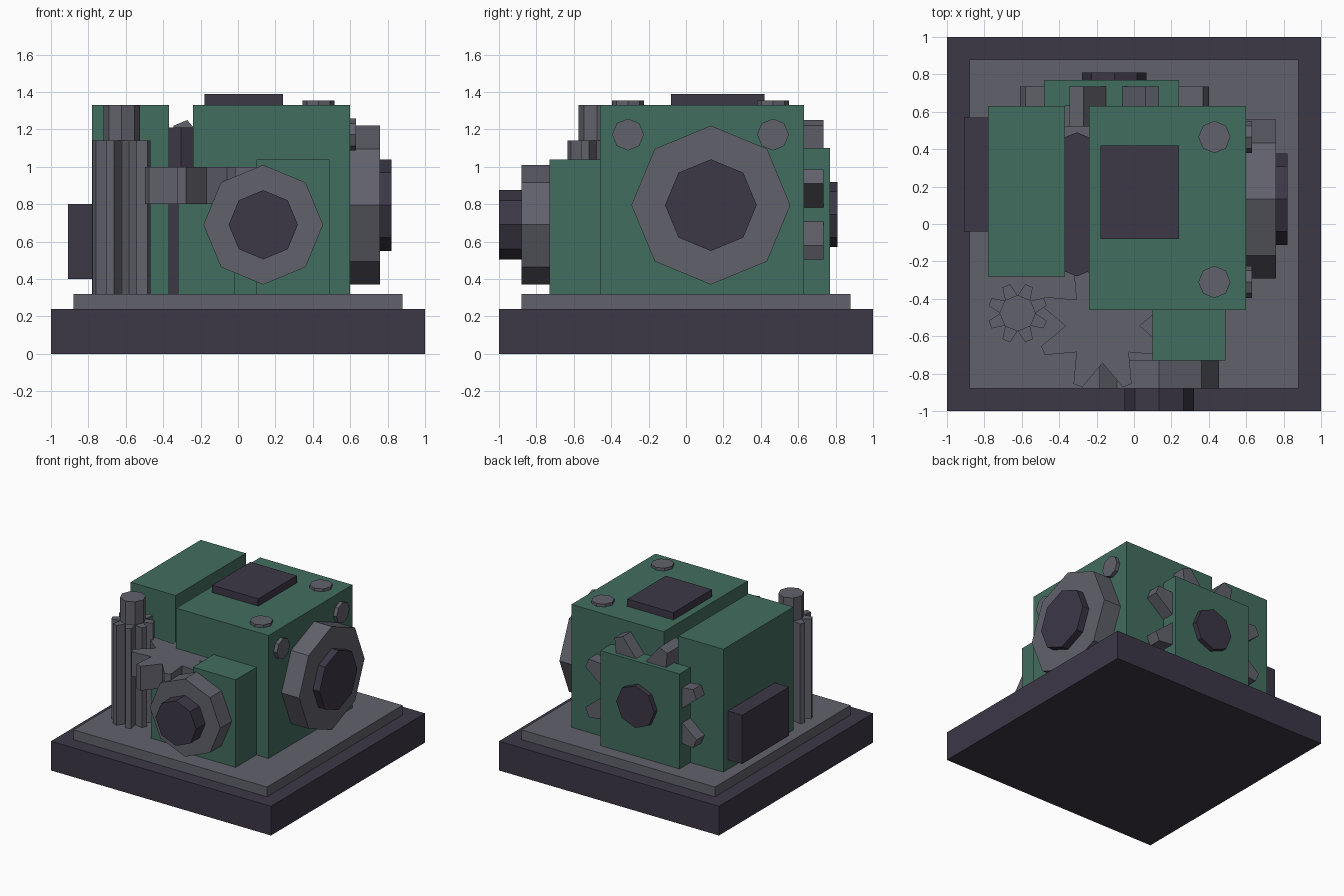
import bpy, bmesh
from math import sin, cos, pi

if "Cube" in bpy.data.objects:
    bpy.data.objects.remove(bpy.data.objects["Cube"])


def material(name, rgb):
    m = bpy.data.materials.new(name)
    m.diffuse_color = (*rgb, 1)
    m.use_nodes = True
    m.node_tree.nodes["Principled BSDF"].inputs["Base Color"].default_value = m.diffuse_color
    return m


GREEN = material("green_paint", (0.055, 0.155, 0.112))
DARK = material("dark_iron", (0.046, 0.038, 0.062))
STEEL = material("steel", (0.12, 0.12, 0.15))


def prism(name, profile, axis, lo, hi, mat):
    """Extrude a 2D profile along an axis, from lo to hi."""
    place = {"x": lambda u, v, w: (w, u, v),
             "y": lambda u, v, w: (u, w, v),
             "z": lambda u, v, w: (u, v, w)}[axis]
    bm = bmesh.new()
    a = [bm.verts.new(place(u, v, lo)) for u, v in profile]
    b = [bm.verts.new(place(u, v, hi)) for u, v in profile]
    bm.faces.new(a)
    bm.faces.new(b)
    n = len(a)
    for i in range(n):
        j = (i + 1) % n
        bm.faces.new((a[i], a[j], b[j], b[i]))
    bmesh.ops.recalc_face_normals(bm, faces=bm.faces)
    mesh = bpy.data.meshes.new(name)
    bm.to_mesh(mesh)
    bm.free()
    mesh.materials.append(mat)
    ob = bpy.data.objects.new(name, mesh)
    bpy.context.collection.objects.link(ob)
    return ob


def box(name, x, y, z, mat):
    rect = [(x[0], y[0]), (x[1], y[0]), (x[1], y[1]), (x[0], y[1])]
    return prism(name, rect, "z", z[0], z[1], mat)


def octagon(c, r):
    return [(c[0] + r * cos(k * pi / 4), c[1] + r * sin(k * pi / 4)) for k in range(8)]


def gear(c, root, tip, half, teeth=8):
    """V-notched gear outline with flat tooth tips."""
    pts = []
    for k in range(teeth):
        a = 2 * pi * k / teeth
        t = a + pi / teeth
        pts.append((c[0] + root * cos(a), c[1] + root * sin(a)))
        for s in (-half, half):
            pts.append((c[0] + tip * cos(t) - s * sin(t), c[1] + tip * sin(t) + s * cos(t)))
    return pts


# Base
box("base", (-1, 1), (-1, 1), (0, 0.24), DARK)
box("base_plate", (-0.88, 0.88), (-0.88, 0.88), (0.24, 0.32), STEEL)

# Housings
box("main_housing", (-0.24, 0.60), (-0.46, 0.63), (0.32, 1.33), GREEN)
box("side_housing", (-0.78, -0.37), (-0.28, 0.63), (0.32, 1.33), GREEN)
box("front_housing", (0.10, 0.49), (-0.73, -0.46), (0.32, 1.04), GREEN)
box("back_housing", (-0.48, 0.24), (0.63, 0.77), (0.32, 1.10), GREEN)
box("gear_support", (-0.32, -0.02), (-0.67, -0.42), (0.32, 0.80), GREEN)
box("top_hatch", (-0.18, 0.24), (-0.08, 0.42), (1.33, 1.39), DARK)
box("side_hatch", (-0.91, -0.78), (-0.04, 0.57), (0.40, 0.80), DARK)

# Drum between the housings
prism("inner_drum", octagon((-0.306, 0.105), 0.385), "z", 0.32, 1.21, DARK)

# Wheels and hubs
prism("right_wheel", octagon((0.133, 0.795), 0.425), "x", 0.60, 0.76, STEEL)
prism("right_hub", octagon((0.133, 0.795), 0.245), "x", 0.76, 0.82, DARK)
prism("front_wheel", octagon((0.135, 0.69), 0.32), "y", -0.88, -0.73, STEEL)
prism("front_hub", octagon((0.135, 0.69), 0.185), "y", -1.0, -0.88, DARK)
prism("back_hub", octagon((-0.105, 0.745), 0.173), "y", 0.77, 0.81, DARK)

# Gears
prism("back_gear", gear((-0.105, 0.745), 0.30, 0.53, 0.04), "y", 0.52, 0.735, STEEL)
prism("large_gear", gear((-0.168, -0.545), 0.198, 0.345, 0.025), "z", 0.80, 1.0, STEEL)
prism("pinion", gear((-0.622, -0.477), 0.093, 0.159, 0.022), "z", 0.32, 1.14, STEEL)
prism("pinion_shaft", octagon((-0.622, -0.477), 0.097), "z", 0.32, 1.33, STEEL)

# Bolts on the top and right faces
for i, y in enumerate((-0.31, 0.465)):
    prism(f"top_bolt_{i}", octagon((0.43, y), 0.086), "z", 1.33, 1.353, STEEL)
    prism(f"right_bolt_{i}", octagon((y, 1.172), 0.085), "x", 0.60, 0.63, STEEL)
